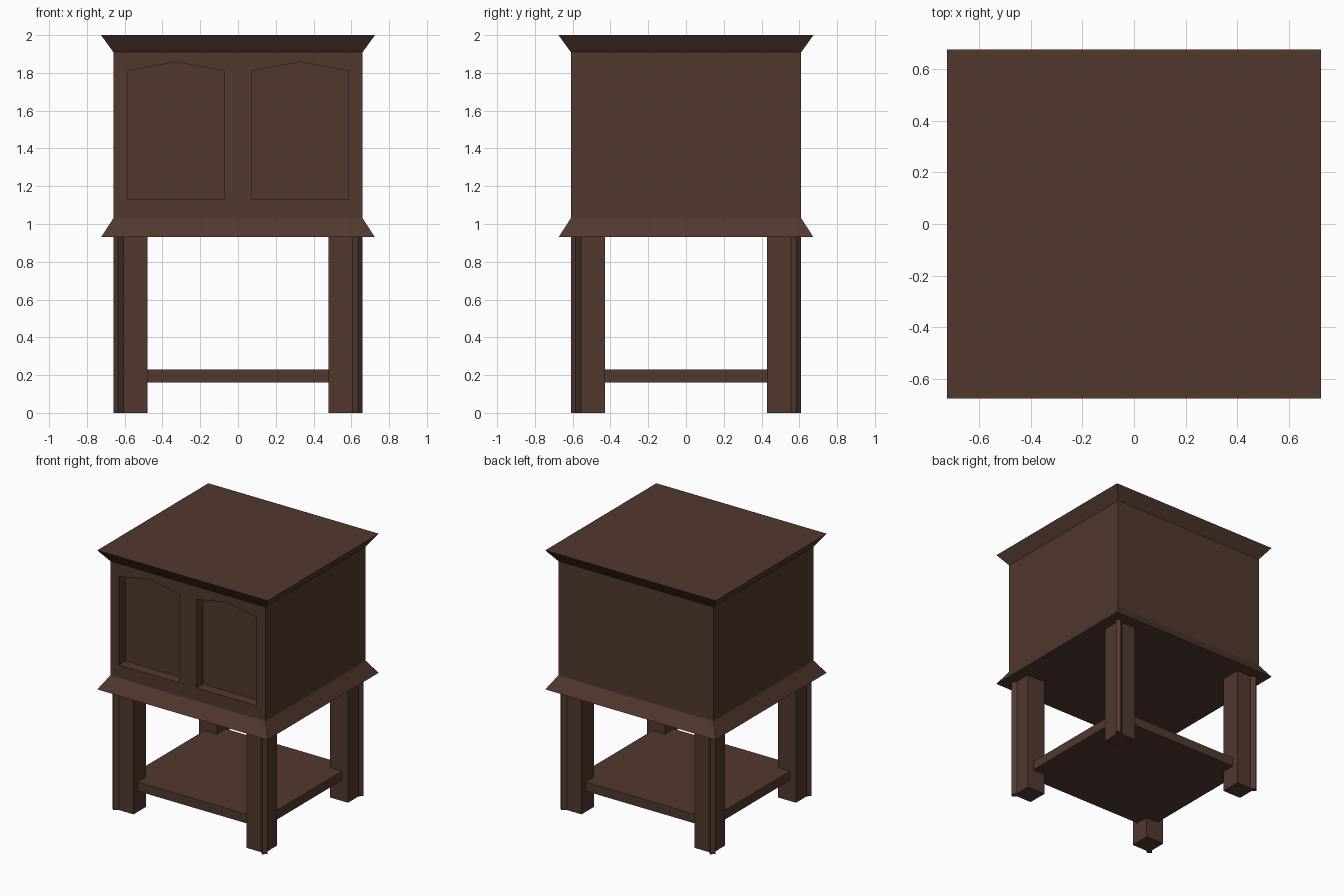
import bpy, bmesh

if "Cube" in bpy.data.objects:
    bpy.data.objects.remove(bpy.data.objects["Cube"])

wood = bpy.data.materials.new("dark_wood")
wood.diffuse_color = (0.085, 0.04, 0.028, 1)
wood.use_nodes = True
wood.node_tree.nodes["Principled BSDF"].inputs["Base Color"].default_value = wood.diffuse_color


def loft(name, rings):
    """Closed solid through matching rings of 3D points."""
    bm = bmesh.new()
    loops = [[bm.verts.new(p) for p in ring] for ring in rings]
    n = len(loops[0])
    for a, b in zip(loops, loops[1:]):
        for i in range(n):
            j = (i + 1) % n
            bm.faces.new((a[i], a[j], b[j], b[i]))
    bm.faces.new(loops[0][::-1])
    bm.faces.new(loops[-1])
    bmesh.ops.recalc_face_normals(bm, faces=bm.faces)
    mesh = bpy.data.meshes.new(name)
    bm.to_mesh(mesh)
    bm.free()
    mesh.materials.append(wood)
    obj = bpy.data.objects.new(name, mesh)
    bpy.context.collection.objects.link(obj)
    return obj


def rect(hx, hy, z):
    return [(-hx, -hy, z), (hx, -hy, z), (hx, hy, z), (-hx, hy, z)]


# Cabinet case with flared base moulding and cornice
case = loft("cabinet_case", [rect(0.725, 0.675, 0.93), rect(0.66, 0.61, 1.03),
                             rect(0.66, 0.61, 1.91), rect(0.725, 0.675, 2.0)])

# Two recessed door panels with peaked tops
for side in (-1, 1):
    c, h = side * 0.33, 0.256
    outline = [(c - h, 1.13), (c + h, 1.13), (c + h, 1.81), (c, 1.858), (c - h, 1.81)]
    cutter = loft("door_panel_cutter", [[(x, y, z) for x, z in outline] for y in (-0.75, -0.53)])
    cutter.hide_render = True
    mod = case.modifiers.new("door_panel", 'BOOLEAN')
    mod.operation = 'DIFFERENCE'
    mod.solver = 'EXACT'
    mod.object = cutter
    bpy.context.view_layer.objects.active = case
    bpy.ops.object.modifier_apply(modifier=mod.name)
    bpy.data.objects.remove(cutter)

# Legs: square posts with a raised bead on the outer corner
profile = [(0.48, 0.43), (0.635, 0.43), (0.635, 0.555), (0.66, 0.585),
           (0.635, 0.61), (0.605, 0.585), (0.48, 0.585)]
for sy, end in ((-1, "front"), (1, "back")):
    for sx, side in ((-1, "left"), (1, "right")):
        loft(f"{end}_{side}_leg", [[(sx * x, sy * y, z) for x, y in profile] for z in (0, 0.93)])

# Lower shelf running between the legs
loft("lower_shelf", [rect(0.585, 0.535, 0.16), rect(0.585, 0.535, 0.23)])
